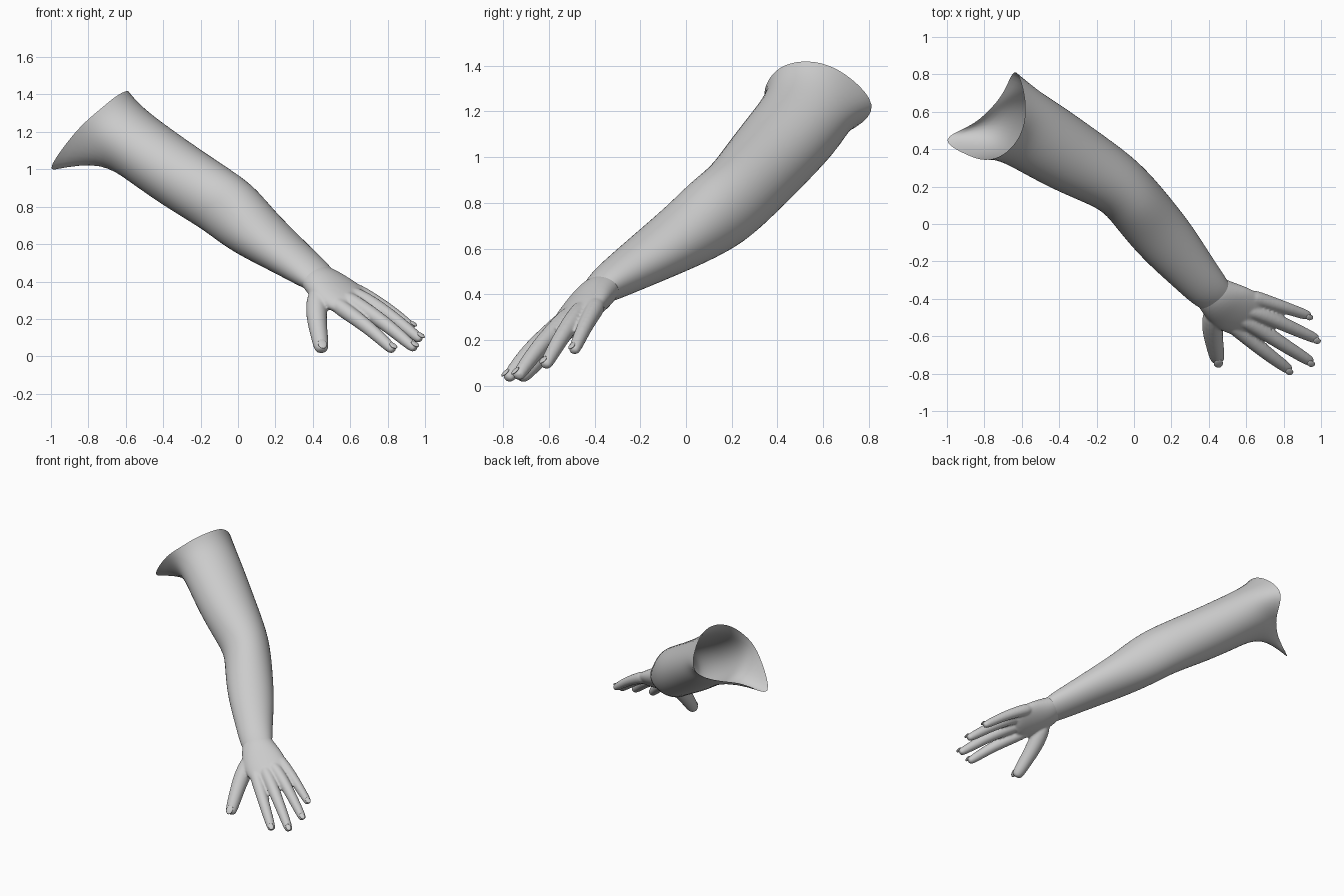
import bpy, bmesh, math
from mathutils import Vector, Matrix

if "Cube" in bpy.data.objects:
    bpy.data.objects.remove(bpy.data.objects["Cube"])

SIDES = 12


def add_loft(bm, sections, rim=None, caps=False, grow=1.045):
    """Loft elliptical sections (x, y, z, width, depth, roll) along their path."""
    centers = [Vector(s[:3]) for s in sections]
    rings = [[bm.verts.new(p) for p in rim]] if rim else []
    for i, s in enumerate(sections):
        d = (centers[min(i + 1, len(centers) - 1)] - centers[max(i - 1, 0)]).normalized()
        u = Vector((0, 0, 1)).cross(d).normalized()
        v = d.cross(u)
        ring = []
        for k in range(SIDES):
            a = 2 * math.pi * k / SIDES
            r = math.radians(s[5])
            p, q = math.cos(a - r) * s[3] * grow, math.sin(a - r) * s[4] * grow
            x = p * math.cos(r) - q * math.sin(r)
            y = p * math.sin(r) + q * math.cos(r)
            ring.append(bm.verts.new(centers[i] + u * x + v * y))
        rings.append(ring)
    for a, b in zip(rings, rings[1:]):
        for k in range(SIDES):
            n = (k + 1) % SIDES
            bm.faces.new((a[k], a[n], b[n], b[k]))
    if caps:
        bm.faces.new(rings[0])
        bm.faces.new(rings[-1])


def make_object(name, bm):
    bmesh.ops.recalc_face_normals(bm, faces=bm.faces[:])
    for f in bm.faces:
        f.smooth = True
    mesh = bpy.data.meshes.new(name)
    bm.to_mesh(mesh)
    bm.free()
    ob = bpy.data.objects.new(name, mesh)
    bpy.context.collection.objects.link(ob)
    return ob


def subdivide(ob):
    m = ob.modifiers.new("subdivide", "SUBSURF")
    m.levels = m.render_levels = 2


# Arm: open shell with an irregular shoulder rim and armpit flap
shoulder_rim = [
    (-.64, .85, 1.20), (-.60, .76, 1.32), (-.575, .63, 1.41), (-.59, .50, 1.425),
    (-.65, .405, 1.395), (-.72, .355, 1.335), (-.80, .335, 1.27), (-.89, .365, 1.18),
    (-1.057, .453, .95), (-.87, .52, 1.05), (-.78, .60, 1.07), (-.69, .70, 1.10)]
arm_sections = [
    (-.62, .53, 1.185, .212, .178, -5),
    (-.47, .44, 1.075, .207, .178, -5),
    (-.30, .335, .955, .193, .178, 0),
    (-.10, .225, .83, .165, .175, 0),
    (-.01, .135, .76, .16, .178, 0),
    (.085, .015, .67, .163, .15, 0),
    (.20, -.12, .585, .155, .123, 0),
    (.31, -.25, .505, .13, .10, 5),
    (.40, -.355, .44, .115, .08, 12),
    (.455, -.405, .395, .095, .055, 18)]
bm = bmesh.new()
add_loft(bm, arm_sections, rim=shoulder_rim)
subdivide(make_object("arm", bm))

# Hand: palm and digits fused into one smooth skin
bm = bmesh.new()
add_loft(bm, [
    (.38, -.33, .455, .085, .055, 12),
    (.44, -.39, .405, .115, .078, 16),
    (.51, -.44, .35, .145, .068, 22),
    (.585, -.48, .305, .145, .055, 24),
    (.66, -.515, .265, .115, .036, 24)], caps=True)

# Digits: joint positions with radii, from knuckle to tip
digits = {
    "little": [(.60, -.385, .365, .042), (.68, -.405, .325, .038), (.80, -.445, .255, .032), (.925, -.487, .160, .027)],
    "ring": [(.58, -.445, .345, .042), (.68, -.48, .305, .041), (.82, -.545, .215, .035), (.965, -.61, .098, .029)],
    "middle": [(.55, -.49, .325, .042), (.64, -.54, .275, .043), (.79, -.64, .175, .036), (.935, -.73, .050, .030)],
    "index": [(.50, -.52, .300, .042), (.57, -.575, .245, .042), (.70, -.685, .155, .036), (.82, -.772, .042, .030)],
    "thumb": [(.43, -.44, .360, .055), (.415, -.55, .235, .056), (.432, -.65, .125, .045), (.445, -.715, .050, .040)]}
nails = []
for name, joints in digits.items():
    tip, prev = Vector(joints[-1][:3]), Vector(joints[-2][:3])
    d = (tip - prev).normalized()
    r = joints[-1][3]
    end = tip + d * r * .8
    sections = [(*j[:3], j[3], j[3], 0) for j in joints]
    sections.append((*end, r * .7, r * .6, 0))
    add_loft(bm, sections, caps=True, grow=1.08)
    nails.append((name, tip, d, r))
hand = make_object("hand", bm)
subdivide(hand)
fuse = hand.modifiers.new("fuse", "REMESH")
fuse.mode = "VOXEL"
fuse.voxel_size = .008
fuse.use_smooth_shade = True
soften = hand.modifiers.new("soften", "SMOOTH")
soften.factor = .5
soften.iterations = 4

# Nails: flattened ovals set into the back of each fingertip
for name, tip, d, r in nails:
    u = Vector((0, 0, 1)).cross(d).normalized()
    if name != "thumb":
        u = (u + d.cross(u) * .35).normalized()
    v = d.cross(u)
    basis = Matrix((d, u, v)).transposed().to_4x4()
    place = Matrix.Translation(tip + v * r * .86 + d * r * .2) @ basis
    bm = bmesh.new()
    bmesh.ops.create_uvsphere(bm, u_segments=16, v_segments=8, radius=1,
                              matrix=place @ Matrix.Diagonal((r * .85, r * .62, r * .2, 1)))
    make_object(name + "_nail", bm)
